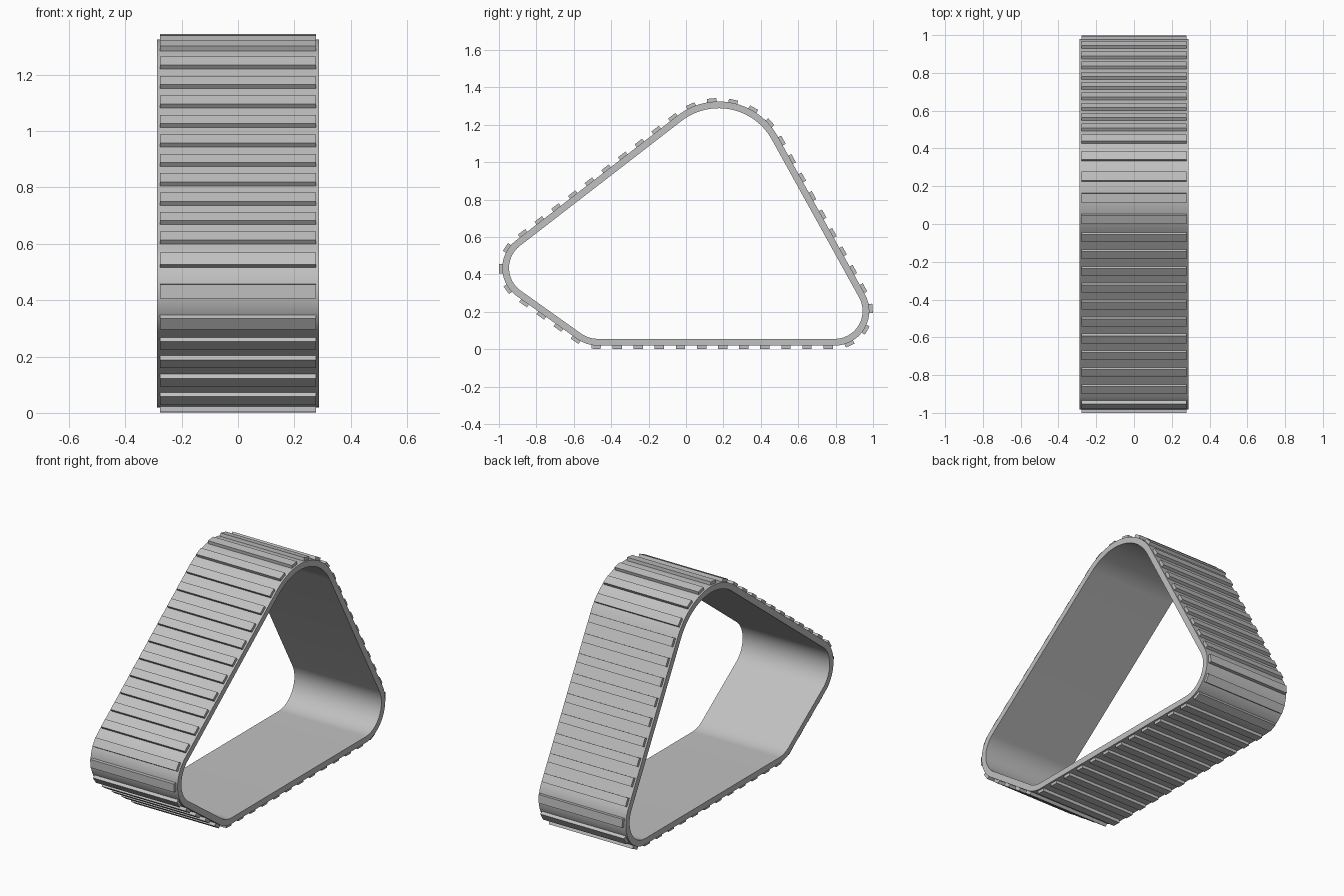
import bpy
import bmesh
import math
from mathutils import Vector, Matrix

default = bpy.data.objects.get("Cube")
if default:
    bpy.data.objects.remove(default, do_unlink=True)

# Wheels the belt wraps round: (y, z, outer radius), counter-clockwise in the y-z plane
WHEELS = [(0.795, 0.205, 0.185), (0.175, 0.965, 0.36),
          (-0.797, 0.435, 0.185), (-0.47, 0.215, 0.195)]
ARC_STEPS = 28
BELT_HALF_WIDTH, BELT_THICKNESS = 0.288, 0.036
PAD_COUNT, PAD_HALF_WIDTH = 46, 0.277
PAD_LENGTH, PAD_HEIGHT, PAD_EMBED = 0.05, 0.018, 0.004

rubber = bpy.data.materials.new("grey rubber")
rubber.use_nodes = True
colour = (0.53, 0.53, 0.53, 1)
rubber.diffuse_color = colour
rubber.node_tree.nodes["Principled BSDF"].inputs["Base Color"].default_value = colour


def add_object(name, bm):
    bmesh.ops.recalc_face_normals(bm, faces=bm.faces)
    mesh = bpy.data.meshes.new(name)
    bm.to_mesh(mesh)
    bm.free()
    mesh.materials.append(rubber)
    obj = bpy.data.objects.new(name, mesh)
    bpy.context.collection.objects.link(obj)
    return obj


def tangent_angle(a, b):
    """Angle of the outward normal on the straight run from wheel a to wheel b."""
    dy, dz = b[0] - a[0], b[1] - a[1]
    return math.atan2(dz, dy) - math.acos((a[2] - b[2]) / math.hypot(dy, dz))


def belt_path():
    """Outer outline as (point, outward normal) pairs."""
    path = []
    for i, wheel in enumerate(WHEELS):
        start = tangent_angle(WHEELS[i - 1], wheel)
        end = tangent_angle(wheel, WHEELS[(i + 1) % len(WHEELS)])
        sweep = (end - start) % math.tau
        for k in range(ARC_STEPS + 1):
            a = start + sweep * k / ARC_STEPS
            normal = Vector((0, math.cos(a), math.sin(a)))
            path.append((Vector((0, wheel[0], wheel[1])) + normal * wheel[2], normal))
    return path


path = belt_path()

# Belt: a rectangular section carried round the outline
bm = bmesh.new()
rings = []
for point, normal in path:
    inner = point - normal * BELT_THICKNESS
    side = Vector((BELT_HALF_WIDTH, 0, 0))
    rings.append([bm.verts.new(p) for p in (point - side, point + side, inner + side, inner - side)])
for i, ring in enumerate(rings):
    previous = rings[i - 1]
    for k in range(4):
        j = (k + 1) % 4
        bm.faces.new((previous[k], previous[j], ring[j], ring[k]))
belt = add_object("track_belt", bm)
bpy.ops.object.select_all(action="DESELECT")
belt.select_set(True)
bpy.context.view_layer.objects.active = belt
bpy.ops.object.shade_smooth_by_angle(angle=math.radians(30))

# Tread pads: evenly spaced along the outline, starting at the foremost point
first = min(range(len(path)), key=lambda i: path[i][0].y)
loop = path[first:] + path[:first + 1]
lengths = [(b[0] - a[0]).length for a, b in zip(loop, loop[1:])]
pitch = sum(lengths) / PAD_COUNT


def sample(distance):
    for (a, b), length in zip(zip(loop, loop[1:]), lengths):
        if distance <= length and length > 0:
            t = distance / length
            return a[0].lerp(b[0], t), a[1].lerp(b[1], t).normalized()
        distance -= length
    return loop[-1]


bm = bmesh.new()
for n in range(PAD_COUNT):
    point, normal = sample(n * pitch)
    across = Vector((1, 0, 0))
    along = normal.cross(across)
    centre = point + normal * (PAD_HEIGHT - PAD_EMBED) / 2
    turn = Matrix((across, along, normal)).transposed().to_4x4()
    size = Matrix.Diagonal((2 * PAD_HALF_WIDTH, PAD_LENGTH, PAD_HEIGHT + PAD_EMBED, 1))
    bmesh.ops.create_cube(bm, size=1, matrix=Matrix.Translation(centre) @ turn @ size)
add_object("tread_pads", bm)
